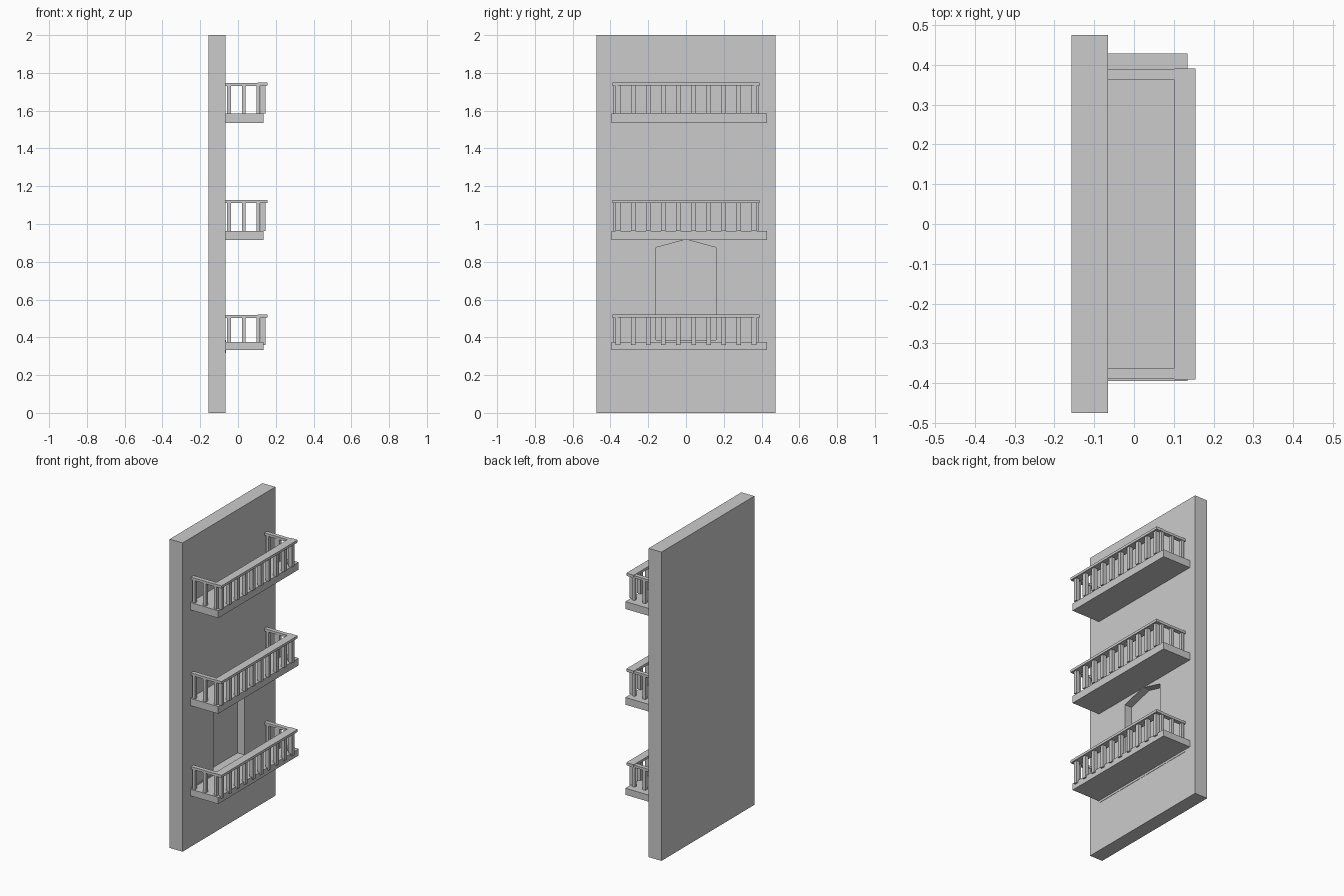
import bpy, bmesh

if "Cube" in bpy.data.objects:
    bpy.data.objects.remove(bpy.data.objects["Cube"])

WALL_FACE = -0.065


def make_object(name, bm):
    bmesh.ops.recalc_face_normals(bm, faces=bm.faces[:])
    mesh = bpy.data.meshes.new(name)
    bm.to_mesh(mesh)
    bm.free()
    obj = bpy.data.objects.new(name, mesh)
    bpy.context.collection.objects.link(obj)
    return obj


def add_box(bm, x0, x1, y0, y1, z0, z1):
    verts = bmesh.ops.create_cube(bm, size=1)["verts"]
    for v in verts:
        v.co.x = x1 if v.co.x > 0 else x0
        v.co.y = y1 if v.co.y > 0 else y0
        v.co.z = z1 if v.co.z > 0 else z0


def box(name, *bounds):
    bm = bmesh.new()
    add_box(bm, *bounds)
    return make_object(name, bm)


def prism(name, profile, x0, x1):
    bm = bmesh.new()
    face = bm.faces.new([bm.verts.new((x0, y, z)) for y, z in profile])
    out = bmesh.ops.extrude_face_region(bm, geom=[face])
    for v in out["geom"]:
        if isinstance(v, bmesh.types.BMVert):
            v.co.x = x1
    return make_object(name, bm)


# Wall with a pointed door recess
wall = box("wall", -0.157, WALL_FACE, -0.475, 0.475, 0, 2)
door = [(-0.16, 0.385), (0.16, 0.385), (0.16, 0.875), (0, 0.918), (-0.16, 0.875)]
cutter = prism("door_cutter", door, WALL_FACE - 0.05, 0.0)
cutter.hide_render = True
cutter.hide_set(True)
cut = wall.modifiers.new("door_recess", "BOOLEAN")
cut.operation = "DIFFERENCE"
cut.solver = "EXACT"
cut.object = cutter

# Threshold strip, barely proud of the wall
box("threshold", WALL_FACE - 0.05, WALL_FACE + 0.002, -0.39, 0.39, 0.318, 0.385)


def balcony(name, z0, z1, foot, rail):
    """Slab z0..z1, front balusters from foot, handrail top at rail."""
    box(name + "_slab", WALL_FACE - 0.01, 0.135, -0.395, 0.428, z0, z1)

    # Handrails: one long front rail and two side rails
    bm = bmesh.new()
    add_box(bm, 0.102, 0.155, -0.39, 0.39, rail - 0.016, rail)
    for s in (-1, 1):
        ya, yb = sorted((s * 0.389, s * 0.362))
        add_box(bm, WALL_FACE, 0.15, ya, yb, rail - 0.018, rail - 0.002)
    make_object(name + "_handrail", bm)

    # Balusters along the front and the two sides
    bm = bmesh.new()
    for i in range(10):
        y = -0.36 + 0.08 * i
        add_box(bm, 0.12, 0.145, y - 0.012, y + 0.012, foot, rail - 0.01)
    for s in (-1, 1):
        for x in (-0.047, 0.03, 0.107):
            y = s * 0.376
            add_box(bm, x - 0.01, x + 0.01, y - 0.01, y + 0.01, z1 - 0.01, rail - 0.01)
    make_object(name + "_balusters", bm)


balcony("lower_balcony", 0.332, 0.375, 0.36, 0.521)
balcony("middle_balcony", 0.916, 0.963, 0.963, 1.128)
balcony("upper_balcony", 1.536, 1.584, 1.584, 1.748)
